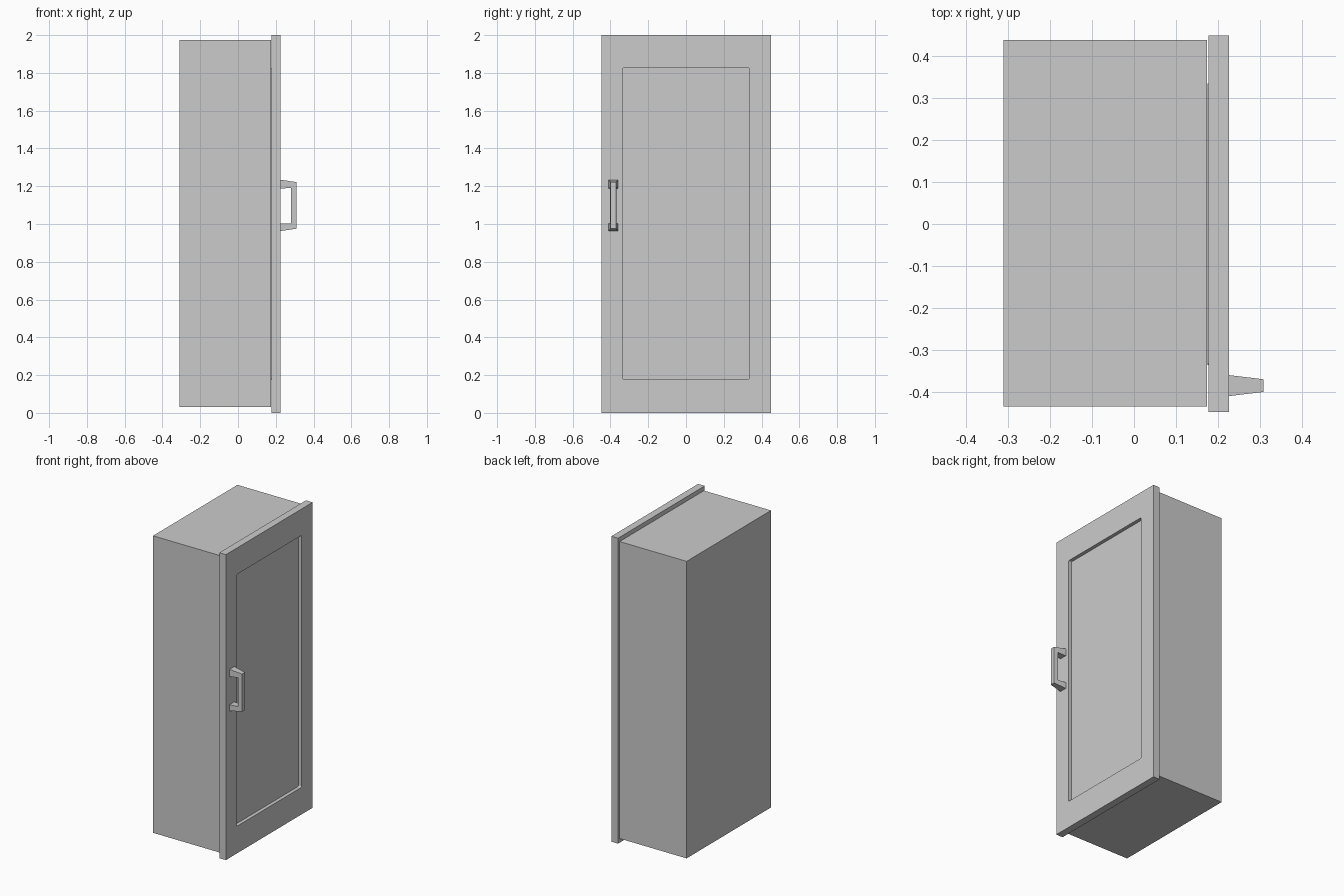
import bpy
import bmesh

if "Cube" in bpy.data.objects:
    bpy.data.objects.remove(bpy.data.objects["Cube"], do_unlink=True)

GREY = (0.6, 0.6, 0.6, 1.0)
grey = bpy.data.materials.new("plain grey")
grey.use_nodes = True
grey.diffuse_color = GREY
grey.node_tree.nodes["Principled BSDF"].inputs["Base Color"].default_value = GREY


def add_object(name, bm):
    bmesh.ops.recalc_face_normals(bm, faces=bm.faces)
    mesh = bpy.data.meshes.new(name)
    bm.to_mesh(mesh)
    bm.free()
    mesh.materials.append(grey)
    obj = bpy.data.objects.new(name, mesh)
    bpy.context.collection.objects.link(obj)
    return obj


def box(name, low, high, corner=0.0):
    """Box between two corners; corner rounds the edges running along x."""
    bm = bmesh.new()
    bmesh.ops.create_cube(bm, size=1)
    for v in bm.verts:
        v.co = [(a + b) / 2 + c * (b - a) for a, b, c in zip(low, high, v.co)]
    if corner:
        edges = [e for e in bm.edges
                 if abs(e.verts[0].co.x - e.verts[1].co.x) > 1e-4]
        bmesh.ops.bevel(bm, geom=edges, offset=corner, segments=3,
                        profile=0.5, affect='EDGES')
    return add_object(name, bm)


# Cabinet body
box("cabinet_body", (-0.311, -0.435, 0.03), (0.174, 0.438, 1.975))

# Door frame with a round-cornered opening
BACK, FRONT = 0.178, 0.226
frame = box("door_frame", (BACK, -0.448, 0), (FRONT, 0.449, 2))
cutter = box("door_cutter", (0.1, -0.336, 0.178), (0.3, 0.335, 1.827), 0.008)
cut = frame.modifiers.new("opening", 'BOOLEAN')
cut.object = cutter
cut.solver = 'EXACT'
cutter.hide_render = True
cutter.hide_viewport = True
cutter.display_type = 'WIRE'

# Panel set back in the frame
box("door_panel", (0.1755, -0.336, 0.178), (0.203, 0.335, 1.827), 0.008)

# Pull handle: C-shaped side profile that narrows away from the door
ROOT, TIP, MIDDLE = FRONT, 0.309, -0.385
profile = [(ROOT, 0.963), (TIP, 0.975), (TIP, 1.222), (ROOT, 1.234),
           (ROOT, 1.187), (0.281, 1.192), (0.281, 1.003), (ROOT, 1.003)]
bm = bmesh.new()
sides = []
for side in (-1, 1):
    ring = []
    for x, z in profile:
        half = 0.025 - 0.01 * (x - ROOT) / (TIP - ROOT)
        ring.append(bm.verts.new((x, MIDDLE + side * half, z)))
    bm.faces.new(ring)
    sides.append(ring)
count = len(profile)
for i in range(count):
    j = (i + 1) % count
    bm.faces.new((sides[0][i], sides[0][j], sides[1][j], sides[1][i]))
add_object("door_handle", bm)
